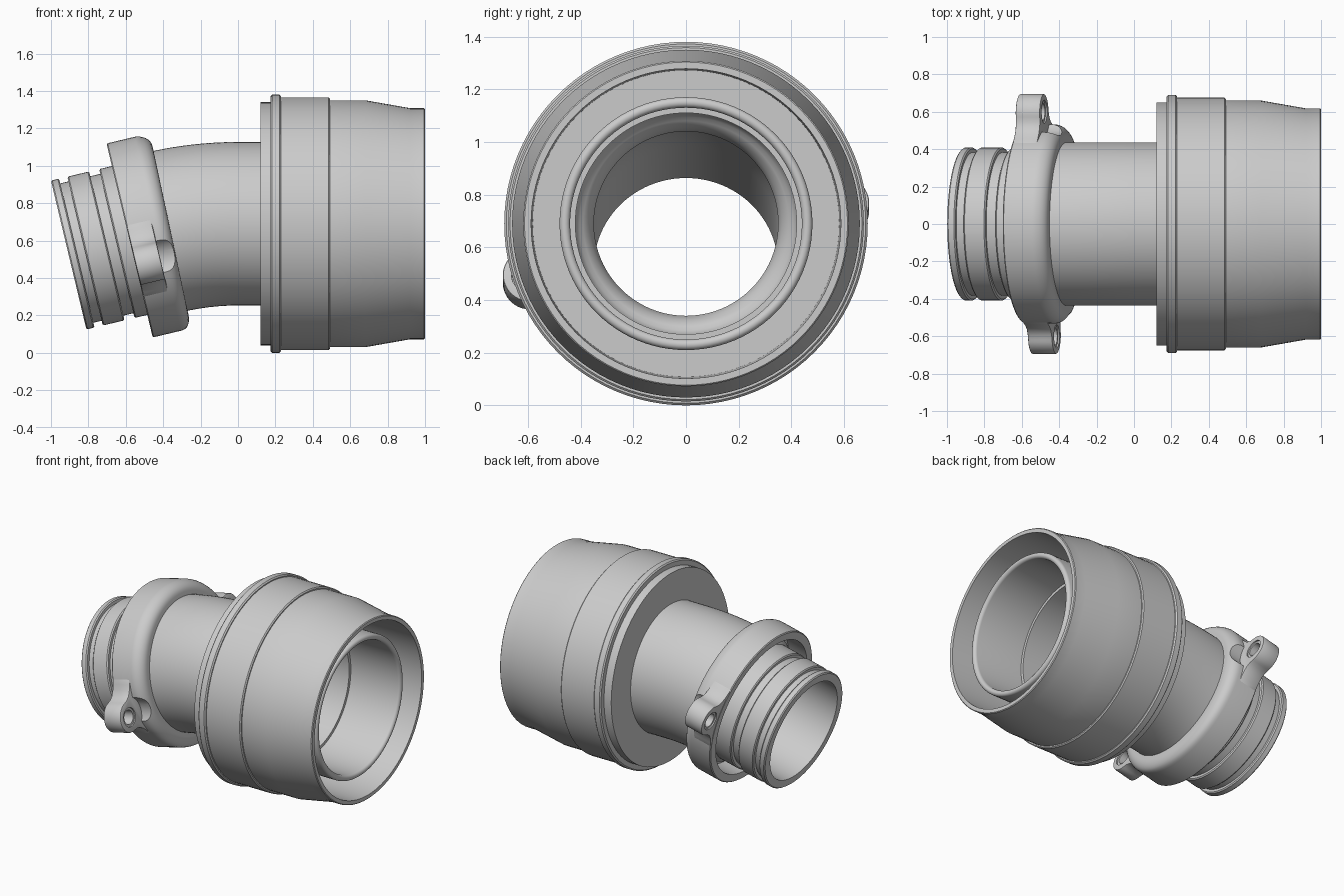
import bpy, bmesh
from math import sin, cos, tan, pi, radians
from mathutils import Vector

if "Cube" in bpy.data.objects:
    bpy.data.objects.remove(bpy.data.objects["Cube"])

BEND = radians(13.4)            # angle of the elbow
R = 0.203 / tan(BEND / 2)       # centreline radius of the elbow
ARC = R * BEND
END = -(ARC + 0.519)            # path position of the small end face
ZC = 0.69
SEG = 96


def place(t, u, v):
    """Point at path position t, offset u sideways (y) and v upward."""
    phi = min(max(-t / R, 0), BEND)
    pos = Vector((-R * sin(phi), 0, ZC - R + R * cos(phi)))
    extra = t if t > 0 else min(t + ARC, 0)
    pos += Vector((cos(phi), 0, sin(phi))) * extra
    return pos + Vector((0, u, 0)) + Vector((-sin(phi), 0, cos(phi))) * v


def finish(name, bm):
    bmesh.ops.recalc_face_normals(bm, faces=bm.faces)
    me = bpy.data.meshes.new(name)
    bm.to_mesh(me)
    bm.free()
    ob = bpy.data.objects.new(name, me)
    bpy.context.collection.objects.link(ob)
    return ob


def activate(ob):
    bpy.ops.object.select_all(action='DESELECT')
    ob.select_set(True)
    bpy.context.view_layer.objects.active = ob


def smooth(ob):
    activate(ob)
    bpy.ops.object.shade_smooth_by_angle(angle=radians(32))


def revolve(name, profile):
    """Sweep a closed (t, r) profile round the bent centreline."""
    bm = bmesh.new()
    rings = [[bm.verts.new(place(t, r * cos(2 * pi * i / SEG), r * sin(2 * pi * i / SEG)))
              for i in range(SEG)] for t, r in profile]
    for a, b in zip(rings, rings[1:] + rings[:1]):
        for i in range(SEG):
            j = (i + 1) % SEG
            bm.faces.new((a[i], a[j], b[j], b[i]))
    return finish(name, bm)


def prism(name, outline, s0, s1, turn):
    """Extrude a (u, v) outline along the tilted axis, turned about that axis."""
    bm = bmesh.new()
    c, s = cos(turn), sin(turn)
    lo, hi = [[bm.verts.new(place(END + d, u * c - v * s, u * s + v * c))
               for u, v in outline] for d in (s0, s1)]
    n = len(outline)
    bm.faces.new(lo)
    bm.faces.new(hi)
    for i in range(n):
        j = (i + 1) % n
        bm.faces.new((lo[i], lo[j], hi[j], hi[i]))
    return finish(name, bm)


def circle(u, r, n=40):
    return [(u + r * cos(2 * pi * i / n), r * sin(2 * pi * i / n)) for i in range(n)]


def cut(ob, cutter):
    cutter.hide_render = True
    m = ob.modifiers.new("cut", 'BOOLEAN')
    m.operation, m.solver, m.object = 'DIFFERENCE', 'EXACT', cutter
    activate(ob)
    bpy.ops.object.modifier_apply(modifier=m.name)
    bpy.data.objects.remove(cutter)


def bevel(ob, width):
    m = ob.modifiers.new("bevel", 'BEVEL')
    m.width, m.segments, m.limit_method, m.angle_limit = width, 2, 'ANGLE', radians(40)
    activate(ob)
    bpy.ops.object.modifier_apply(modifier=m.name)


# Bent pipe: grooved small end, elbow, inner sleeve with a rounded lip, bore
spigot = [(0, .35), (0, .402), (.007, .409), (.038, .409), (.045, .402), (.045, .383),
          (.09, .383), (.09, .402), (.097, .409), (.203, .409), (.21, .402), (.21, .383),
          (.265, .383), (.265, .402), (.272, .409), (.40, .409), (.44, .437), (.519, .437)]
pipe = [(END + s, r) for s, r in spigot]
pipe += [(-ARC * (1 - i / 8), .437) for i in range(1, 9)]
pipe += [(.12, .437), (.5, .437), (.5, .48)]
pipe += [(.92 + .02 * sin(a), .46 + .02 * cos(a)) for a in [pi * i / 8 for i in range(9)]]
pipe += [(.35 - .2 * sin(a), .39 + .05 * cos(a)) for a in [pi * i / 10 for i in range(6)]]
pipe += [(.12, .365), (.06, .35)]
pipe += [(-ARC * i / 8, .35) for i in range(9)]
smooth(revolve("bent_pipe", pipe))

# Large stepped collar with an annular recess at the open end
smooth(revolve("large_collar", [
    (.12, .42), (.12, .65), (.175, .65), (.175, .682), (.183, .69), (.222, .69), (.23, .682),
    (.23, .675), (.485, .675), (.492, .668), (.492, .66), (.68, .66), (.92, .618),
    (.995, .618), (1, .613), (1, .588), (.56, .582), (.56, .42)]))

# Clamp ring: open toward the small end, rounded shoulder toward the elbow
ring = [(.335, .475), (.335, .527), (.341, .533)]
ring += [(.49 + .07 * sin(a), .463 + .07 * cos(a)) for a in [pi / 2 * i / 8 for i in range(9)]]
ring += [(.56, .42), (.48, .42), (.48, .475)]
clamp = revolve("clamp_ring", [(END + s, r) for s, r in ring])

# Two bolt ears on opposite sides, with access scoops in the ring behind them
flank = [(.478, .225), (.51, .175), (.53, .145), (.555, .12), (.585, .106)]
lobe = [(.612 + .1 * cos(a), .103 * sin(a)) for a in [pi / 2 - pi * i / 24 for i in range(25)]]
outline = flank + lobe + [(u, -v) for u, v in reversed(flank)]
for side, turn in (("left", 0), ("right", pi)):
    turn += BEND
    cut(clamp, prism("scoop_cutter", circle(.62, .13), .47, .62, turn))
    ear = prism(side + "_bolt_ear", outline, .337, .472, turn)
    bevel(ear, .008)
    cut(ear, prism("hole_cutter", circle(.617, .062), .3, .52, turn))
    smooth(ear)
    # Bushing in the ear hole
    bush = prism(side + "_bushing", circle(.617, .061), .345, .464, turn)
    cut(bush, prism("bore_cutter", circle(.617, .046), .3, .52, turn))
    smooth(bush)
smooth(clamp)
